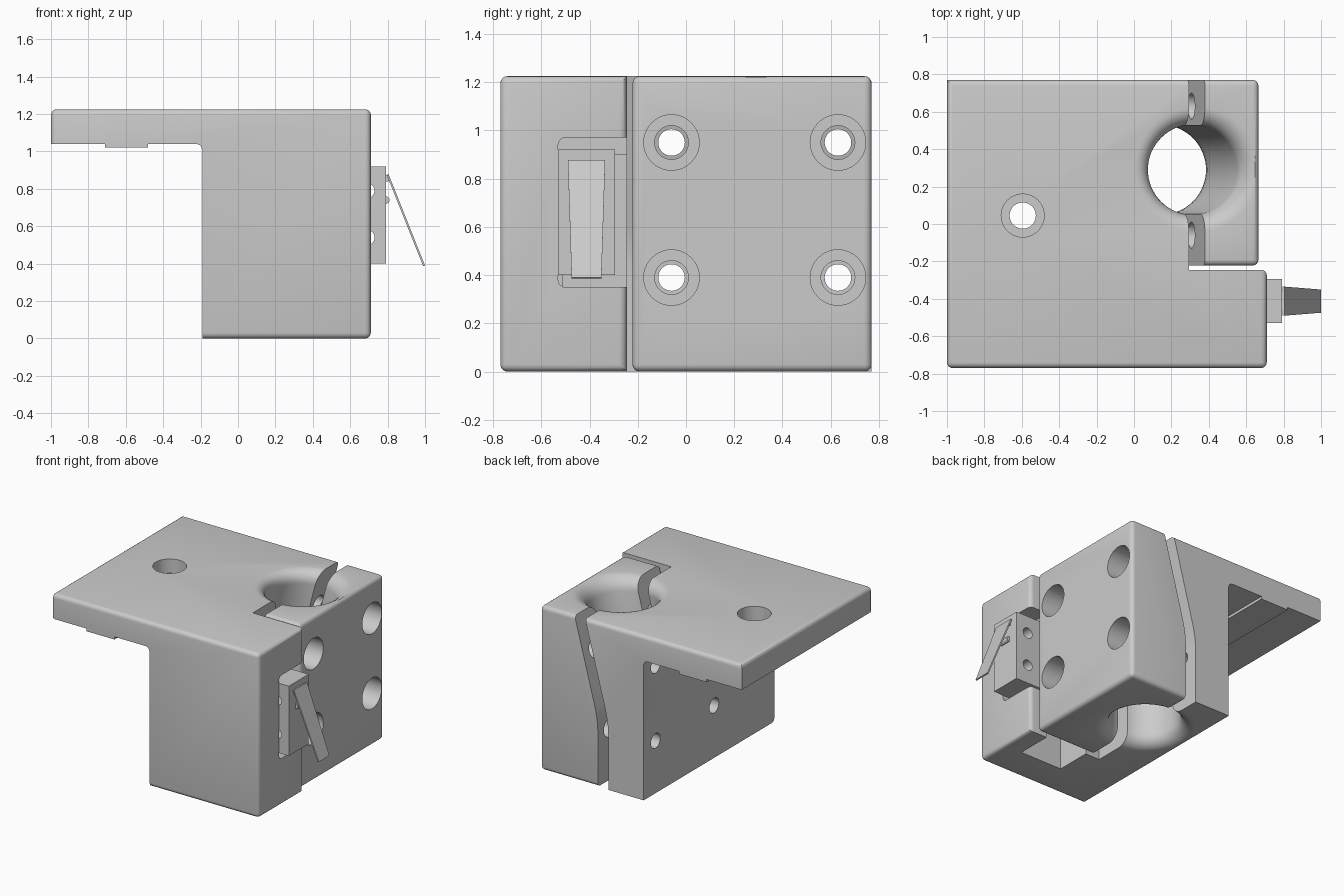
import bpy, bmesh, math
from mathutils import Matrix, Vector

if "Cube" in bpy.data.objects:
    bpy.data.objects.remove(bpy.data.objects["Cube"], do_unlink=True)

TOP, BACK, FRONT = 1.225, 0.77, -0.77
GREY = (0.6, 0.6, 0.6, 1)
plastic = bpy.data.materials.new("light_grey")
plastic.use_nodes = True
plastic.diffuse_color = GREY
plastic.node_tree.nodes["Principled BSDF"].inputs["Base Color"].default_value = GREY


def finish(name, bm):
    bmesh.ops.recalc_face_normals(bm, faces=bm.faces)
    mesh = bpy.data.meshes.new(name)
    bm.to_mesh(mesh)
    bm.free()
    obj = bpy.data.objects.new(name, mesh)
    bpy.context.collection.objects.link(obj)
    return obj


def prism(name, points, y0, y1):
    """Extrude an x-z profile along y."""
    bm = bmesh.new()
    face = bm.faces.new([bm.verts.new((x, y0, z)) for x, z in points])
    new = bmesh.ops.extrude_face_region(bm, geom=[face])["geom"]
    verts = [v for v in new if isinstance(v, bmesh.types.BMVert)]
    bmesh.ops.translate(bm, verts=verts, vec=(0, y1 - y0, 0))
    return finish(name, bm)


def box(name, x, y, z):
    return prism(name, [(x[0], z[0]), (x[1], z[0]), (x[1], z[1]), (x[0], z[1])], *y)


def rod(name, start, end, radius):
    a, b = Vector(start), Vector(end)
    bm = bmesh.new()
    turn = (b - a).to_track_quat('Z', 'Y').to_matrix().to_4x4()
    bmesh.ops.create_cone(bm, cap_ends=True, segments=40, radius1=radius, radius2=radius,
                          depth=(b - a).length, matrix=Matrix.Translation((a + b) / 2) @ turn)
    return finish(name, bm)


def cut(obj, cutter):
    mod = obj.modifiers.new("cut", 'BOOLEAN')
    mod.operation, mod.solver, mod.object = 'DIFFERENCE', 'EXACT', cutter
    cutter.hide_render = True
    bpy.context.view_layer.update()
    graph = bpy.context.evaluated_depsgraph_get()
    mesh = bpy.data.meshes.new_from_object(obj.evaluated_get(graph))
    obj.modifiers.clear()
    obj.data = mesh
    bpy.data.objects.remove(cutter, do_unlink=True)


def round_edges(obj, rule, size=0.03):
    bm = bmesh.new()
    bm.from_mesh(obj.data)
    edges = [e for e in bm.edges
             if len(e.link_faces) == 2 and e.calc_face_angle(0) > 1.0
             and rule(e.verts[0].co, e.verts[1].co)]
    bmesh.ops.bevel(bm, geom=edges, offset=size, segments=4, profile=0.5, affect='EDGES')
    bm.to_mesh(obj.data)
    bm.free()


def channel(z):
    """Centre of the bent bore: upright below, leaning outwards above."""
    t = max(z - 0.4, 0)
    return 0.145 + 0.264 * (t * t / 0.4 if t < 0.2 else t - 0.1)


def slot_wall(offset):
    heights = [-0.1, 0.4, 0.45, 0.5, 0.55, 0.6, 1.35]
    return [(channel(z) + offset, z) for z in heights]


def bore():
    """Stack of rings following the channel, flared at both mouths."""
    bm = bmesh.new()
    flare, loops = 0.095, []
    steps = [i / 8 for i in range(9)]
    low = [flare * (1 - math.cos(s * math.pi / 2)) for s in steps]
    heights = [-0.05] + low + [0.25, 0.4, 0.45, 0.5, 0.55, 0.6, 0.9]
    heights += [TOP - h for h in reversed(low)] + [TOP + 0.05]
    for z in heights:
        depth = max(0, min(1, 1 - min(z, TOP - z) / flare))
        r = 0.24 + flare * (1 - math.sqrt(1 - depth * depth))
        angles = [math.tau * i / 64 for i in range(64)]
        loops.append([bm.verts.new((channel(z) + r * math.cos(a), 0.29 + r * math.sin(a), z))
                      for a in angles])
    for a, b in zip(loops, loops[1:]):
        for i in range(64):
            j = (i + 1) % 64
            bm.faces.new((a[i], a[j], b[j], b[i]))
    bm.faces.new(loops[0])
    bm.faces.new(loops[-1])
    return finish("bore_cutter", bm)


# Main body: mounting plate with locating ridge, and the column
body = prism("main_body", [
    (-1, TOP), (-1, 1.04), (-0.71, 1.04), (-0.71, 1.02), (-0.48, 1.02), (-0.48, 1.04),
    (-0.22, 1.04), (-0.2, 1.032), (-0.19, 1.01), (-0.19, 0), (0.71, 0), (0.71, TOP)],
    FRONT, BACK)
cut(body, prism("clamp_space", slot_wall(-0.043) + [(2, 1.35), (2, -0.1)], -0.245, 1))


def body_rule(a, b):
    def both(axis, value):
        return abs(a[axis] - value) < 0.002 and abs(b[axis] - value) < 0.002
    on_top = both(2, TOP)
    front, back, left = both(1, FRONT), both(1, BACK), both(0, -1)
    return (both(0, 0.71) or on_top and (front or back or left)
            or front and (left or both(2, 0)))


round_edges(body, body_rule)

# Clamp half, separated from the body by the leaning slot
wall = [(channel(z) + 0.043, z) for z in (0, 0.4, 0.45, 0.5, 0.55, 0.6, TOP)]
clamp = prism("clamp_block", wall + [(0.665, TOP), (0.665, 0)], -0.222, BACK)
round_edges(clamp, lambda a, b: max(a.x, b.x) > 0.66)

# Flared bore through both halves
for part in (body, clamp):
    cut(part, bore())

# Four clamp bolts with sunk heads
for y in (-0.06, 0.63):
    for z in (0.39, 0.95):
        cut(body, rod("bolt_hole", (-0.5, y, z), (0.5, y, z), 0.055))
        cut(clamp, rod("bolt_hole", (-0.5, y, z), (0.9, y, z), 0.07))
        cut(clamp, rod("bolt_head", (0.46, y, z), (0.9, y, z), 0.115))

# Plate mounting hole
cut(body, rod("plate_hole", (-0.595, 0.045, 0.8), (-0.595, 0.045, 1.5), 0.07))
cut(body, rod("plate_head", (-0.595, 0.045, 1.12), (-0.595, 0.045, 1.5), 0.115))

# Switch pocket and the wire channel leading down from it
pocket = box("switch_pocket", (0.56, 1), (-0.53, -0.1), (0.35, 0.97))
round_edges(pocket, lambda a, b: a.y < -0.5 and b.y < -0.5 and abs(a.x - b.x) > 0.1)
cut(body, pocket)
cut(body, box("wire_channel", (0.22, 0.565), (-0.51, -0.2), (-0.1, 0.9)))

# Switch body with two pin holes
switch = box("switch_body", (0.45, 0.79), (-0.53, -0.295), (0.4, 0.92))
for z in (0.54, 0.79):
    cut(switch, rod("pin_hole", (0.69, -0.6, z), (0.69, -0.1, z), 0.04))

# Switch button and tapered lever
button = rod("switch_button", (0.79, -0.45, 0.74), (0.79, -0.37, 0.74), 0.02)
lever = prism("switch_lever", [(0.795, 0.875), (0.805, 0.878), (1.0, 0.39), (0.99, 0.387)],
              -0.49, -0.335)
for v in lever.data.vertices:
    if v.co.z < 0.5:
        v.co.y = -0.4125 + (v.co.y + 0.4125) * 0.8
foot = box("lever_foot", (0.78, 0.805), (-0.47, -0.355), (0.84, 0.875))

# Shared material and shading
for part in (body, clamp, switch, button, lever, foot):
    part.data.materials.clear()
    part.data.materials.append(plastic)
    for face in part.data.polygons:
        face.material_index = 0
    bpy.ops.object.select_all(action='DESELECT')
    part.select_set(True)
    bpy.context.view_layer.objects.active = part
    bpy.ops.object.shade_smooth_by_angle(angle=math.radians(35))
